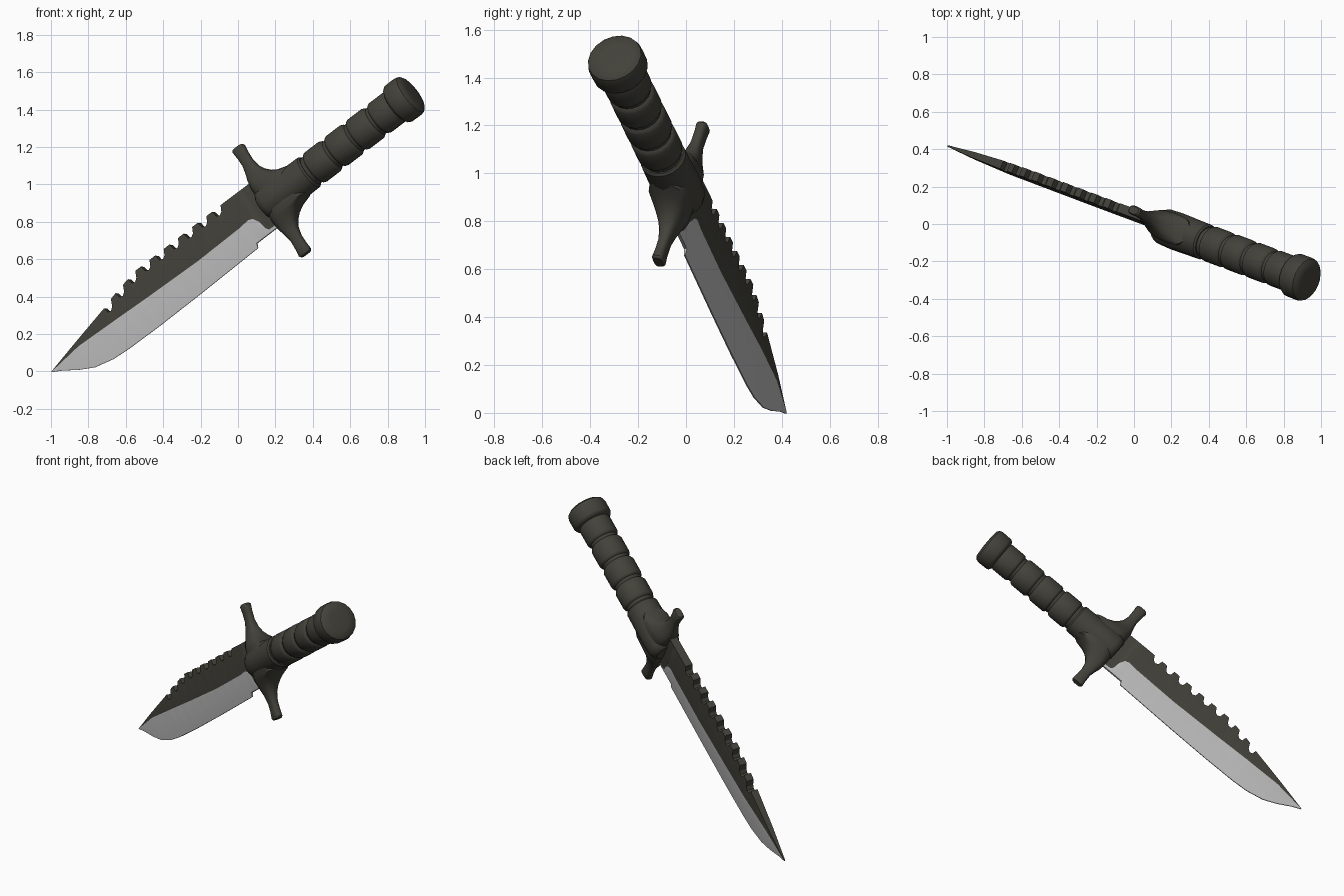
import bpy, bmesh, math
from mathutils import Matrix, Vector

if "Cube" in bpy.data.objects:
    bpy.data.objects.remove(bpy.data.objects["Cube"])

# Knife frame: u runs tip -> pommel, v runs across the blade, n is the flat side
u = Vector((0.7615, -0.2845, 0.582)).normalized()
v = Vector((-0.516, 0.269, 0.814))
v = (v - u * v.dot(u)).normalized()
n = u.cross(v)
FRAME = Matrix.Translation((0.18, -0.021, 0.913)) @ Matrix((u, v, n)).transposed().to_4x4()


def material(name, rgb):
    m = bpy.data.materials.new(name)
    m.diffuse_color = (*rgb, 1)
    m.use_nodes = True
    m.node_tree.nodes["Principled BSDF"].inputs["Base Color"].default_value = m.diffuse_color
    return m


DARK = material("dark_olive", (0.055, 0.053, 0.042))
STEEL = material("bare_steel", (0.5, 0.5, 0.5))


def loft(name, rings, mats, rule=lambda i, j: 0, angle=35):
    """Skin closed rings of equal length, cap the ends, place in the knife frame."""
    bm = bmesh.new()
    vs = [[bm.verts.new(p) for p in r] for r in rings]
    k = len(rings[0])
    for i in range(len(vs) - 1):
        for j in range(k):
            f = bm.faces.new((vs[i][j], vs[i][(j + 1) % k], vs[i + 1][(j + 1) % k], vs[i + 1][j]))
            f.material_index = rule(i, j)
    bm.faces.new(vs[0])
    bm.faces.new(vs[-1])
    bmesh.ops.recalc_face_normals(bm, faces=bm.faces)
    bm.transform(FRAME)
    me = bpy.data.meshes.new(name)
    bm.to_mesh(me)
    bm.free()
    for m in mats:
        me.materials.append(m)
    ob = bpy.data.objects.new(name, me)
    bpy.context.collection.objects.link(ob)
    bpy.ops.object.select_all(action='DESELECT')
    ob.select_set(True)
    bpy.context.view_layer.objects.active = ob
    bpy.ops.object.shade_smooth_by_angle(angle=math.radians(angle))
    return ob


def lathe(name, profile, sides=18):
    ang = [2 * math.pi * i / sides for i in range(sides)]
    loft(name, [[(a, r * math.cos(t), r * math.sin(t)) for t in ang] for a, r in profile], [DARK])


def lerp(pts, x):
    """Piecewise linear value at x."""
    if x <= pts[0][0]:
        return pts[0][1]
    for (x0, y0), (x1, y1) in zip(pts, pts[1:]):
        if x <= x1:
            return y0 + (y1 - y0) * (x - x0) / (x1 - x0)
    return pts[-1][1]


# Blade outlines: spine with saw teeth, grind line, cutting edge
crest = [(-1.107, .084), (-1.03, .107), (-.85, .144), (-.2, .146), (.02, .144)]
spine = [(-1.553, -.012)]
for i in range(9):
    s = -1.107 + i * .1
    for da, db in ((0, 0), (.006, -.033), (.026, -.042), (.044, -.032), (.060, 0)):
        spine.append((s + da, lerp(crest, s + da) + db))
spine += [(-.208, .146), (.02, .144)]
grind = [(-1.553, -.0135), (-1.344, .004), (-1.139, -.005), (-.866, -.016), (-.521, -.026),
         (-.215, -.021), (-.162, -.014), (-.135, -.025), (-.115, -.06), (-.108, -.105),
         (-.095, -.122), (.02, -.127)]
edge = [(-1.553, -.015), (-1.50, -.043), (-1.42, -.096), (-1.337, -.139), (-1.227, -.165),
        (-1.126, -.173), (-.903, -.176), (-.62, -.173), (-.207, -.164), (-.197, -.139), (.02, -.139)]
thick = [(-1.553, .004), (-1.35, .019), (-1.1, .028), (.02, .029)]

stations = sorted({round(a, 4) for line in (spine, grind, edge) for a, _ in line})
rings = []
for a in stations:
    top, mid, bot, T = (lerp(p, a) for p in (spine, grind, edge, thick))
    # the bevel stays one plane: full thickness at the grind line, thin at the edge
    tm = max(.003, T * min(1, (mid + .18) / .155))
    tb = .003 if a < -.2 else .007
    tt = T * .85
    rings.append([(a, top, tt), (a, mid, tm), (a, bot, tb),
                  (a, bot, -tb), (a, mid, -tm), (a, top, -tt)])
loft("blade", rings, [DARK, STEEL], lambda i, j: 1 if j in (1, 2, 3) else 0, 25)

# Guard: two flared arms, lofted across the blade and mirrored
half = [(.352, -.030, .032, .020), (.342, -.038, .040, .026), (.30, -.033, .036, .024),
        (.25, -.031, .035, .025), (.20, -.040, .046, .034), (.165, -.050, .066, .046),
        (.135, -.053, .095, .060), (.108, -.055, .14, .074), (.09, -.055, .20, .082)]
arms = half + [(-b, lo, hi, t) for b, lo, hi, t in reversed(half)]


def rounded(b, lo, hi, t, k=16):
    ring = []
    for i in range(k):
        c, s = math.cos(2 * math.pi * i / k), math.sin(2 * math.pi * i / k)
        c, s = math.copysign(abs(c) ** .7, c), math.copysign(abs(s) ** .7, s)
        ring.append(((lo + hi) / 2 + c * (hi - lo) / 2, b, s * t))
    return ring


loft("guard", [rounded(*p) for p in arms], [DARK], angle=40)

# Collar between guard and grip
lathe("collar", [(-.058, .070), (-.045, .088), (-.02, .098), (.06, .102), (.262, .098), (.272, .090)])

# Grip: four bands separated by narrow grooves
grip = [(.25, .084)]
for i in range(4):
    s = .275 + i * .151
    grip += [(s, .084), (s + .018, .086), (s + .024, .094), (s + .034, .098),
             (s + .132, .098), (s + .144, .092)]
grip.append((.89, .084))
lathe("grip", grip)

# Pommel cap
lathe("pommel", [(.868, .095), (.878, .113), (.890, .120), (.955, .121), (.975, .116),
                 (.988, .100), (.992, .06)])
